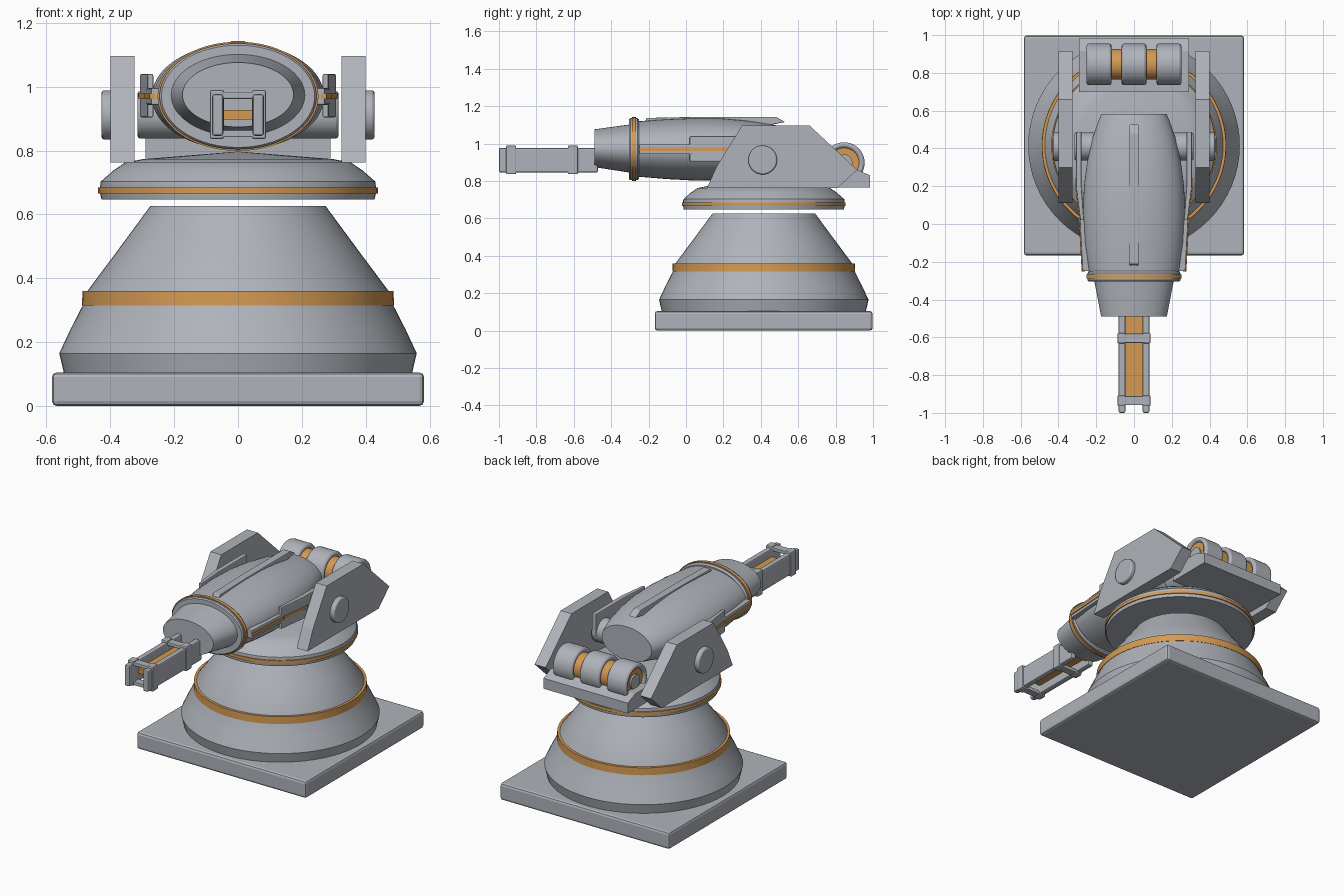
import bpy, bmesh, math
from mathutils import Matrix, Vector

if "Cube" in bpy.data.objects:
    bpy.data.objects.remove(bpy.data.objects["Cube"])


def material(name, rgb):
    m = bpy.data.materials.new(name)
    m.diffuse_color = (*rgb, 1)
    m.use_nodes = True
    m.node_tree.nodes["Principled BSDF"].inputs["Base Color"].default_value = m.diffuse_color
    return m


GREY = material("steel grey", (0.43, 0.455, 0.495))
ORANGE = material("amber orange", (0.66, 0.32, 0.085))
CY = 0.416      # turntable axis
AXLE_Z = 0.912  # tilt axle height


def finish(name, bm, mat, bevel=0.0, smooth=False):
    bmesh.ops.recalc_face_normals(bm, faces=bm.faces)
    me = bpy.data.meshes.new(name)
    bm.to_mesh(me)
    bm.free()
    ob = bpy.data.objects.new(name, me)
    bpy.context.collection.objects.link(ob)
    me.materials.append(mat)
    if bevel:
        mod = ob.modifiers.new("bevel", "BEVEL")
        mod.width, mod.segments, mod.limit_method = bevel, 2, 'ANGLE'
    if smooth:
        bpy.ops.object.select_all(action='DESELECT')
        ob.select_set(True)
        bpy.context.view_layer.objects.active = ob
        bpy.ops.object.shade_smooth_by_angle(angle=math.radians(28))
    return ob


def box(name, x, y, z, mat=GREY, bevel=0.0):
    bm = bmesh.new()
    size = (x[1] - x[0], y[1] - y[0], z[1] - z[0])
    mid = ((x[0] + x[1]) / 2, (y[0] + y[1]) / 2, (z[0] + z[1]) / 2)
    bmesh.ops.create_cube(bm, size=1, matrix=Matrix.Translation(mid) @ Matrix.Diagonal((*size, 1)))
    return finish(name, bm, mat, bevel)


def loft(name, rings, mat=GREY, closed=False, bevel=0.0, smooth=True):
    """Skin a list of rings of points; cap both ends, or join last to first."""
    bm = bmesh.new()
    vs = [[bm.verts.new(p) for p in r] for r in rings]
    n = len(vs[0])
    pairs = list(zip(vs, vs[1:])) + ([(vs[-1], vs[0])] if closed else [])
    for a, b in pairs:
        for i in range(n):
            j = (i + 1) % n
            bm.faces.new((a[i], a[j], b[j], b[i]))
    if not closed:
        bm.faces.new(vs[0])
        bm.faces.new(vs[-1])
    return finish(name, bm, mat, bevel, smooth)


def circle(n=64):
    return [(math.cos(math.tau * i / n), math.sin(math.tau * i / n)) for i in range(n)]


def lathe_z(name, profile, mat=GREY, closed=False):
    return loft(name, [[(r * c, CY + r * s, z) for c, s in circle()] for r, z in profile], mat, closed)


def lathe_x(name, profile, y, z, mat=GREY, closed=False, bevel=0.0):
    return loft(name, [[(x, y + r * c, z + r * s) for c, s in circle(40)] for x, r in profile],
                mat, closed, bevel)


def ellipse_y(name, profile, mat=GREY, closed=False):
    """Sections along y: (y, half width, half height, centre z)."""
    return loft(name, [[(rx * c, y, cz + rz * s) for c, s in circle()] for y, rx, rz, cz in profile],
                mat, closed)


def extrude_x(name, profile, x0, x1, mat=GREY, bevel=0.0):
    return loft(name, [[(x, y, z) for y, z in profile] for x in (x0, x1)], mat,
                bevel=bevel, smooth=False)


# --- pedestal ---
box("base_plate", (-0.583, 0.583), (CY - 0.583, CY + 0.582), (0, 0.105), bevel=0.015)
lathe_z("pedestal", [(0.545, 0.10), (0.56, 0.165), (0.525, 0.24), (0.485, 0.318),
                     (0.472, 0.36), (0.375, 0.49), (0.274, 0.627)])
lathe_z("pedestal_band", [(0.47, 0.315), (0.489, 0.315), (0.487, 0.36), (0.46, 0.36)], ORANGE, True)

# --- turntable ---
lathe_z("turntable", [(0.428, 0.647), (0.432, 0.666), (0.432, 0.69), (0.430, 0.703), (0.39, 0.738),
                      (0.355, 0.762), (0.30, 0.773), (0.002, 0.797)])
lathe_z("turntable_band", [(0.42, 0.666), (0.438, 0.666), (0.438, 0.685), (0.42, 0.685)], ORANGE, True)

# --- cradle ---
plate = [(0.112, 0.762), (0.165, 0.88), (0.30, 1.097), (0.66, 1.097), (0.915, 0.86), (0.81, 0.762)]
for s, side in ((-1, "left"), (1, "right")):
    extrude_x(side + "_cradle_plate", plate, s * 0.325, s * 0.40)
    lathe_x(side + "_axle_cap", [(s * 0.39, 0.077), (s * 0.428, 0.077)], CY - 0.006, AXLE_Z, bevel=0.008)
lathe_x("tilt_axle", [(-0.315, 0.074), (0.315, 0.074)], CY - 0.006, AXLE_Z, bevel=0.008)
extrude_x("rear_platform", [(0.70, 0.765), (0.985, 0.765), (0.985, 0.83), (0.915, 0.86), (0.70, 0.86)],
          -0.29, 0.29)

# --- rear rollers ---
for i, x in enumerate((-0.185, 0, 0.185)):
    a, b = x - 0.066, x + 0.066
    lathe_x(f"roller_{i + 1}", [(a, 0.08), (a, 0.11), (b, 0.11), (b, 0.08)], 0.845, 0.897,
            closed=True, bevel=0.012)
lathe_x("roller_core", [(-0.235, 0.081), (0.235, 0.081)], 0.845, 0.897, ORANGE)
for s, side in ((-1, "left"), (1, "right")):
    lathe_x(side + "_roller_hub", [(s * 0.23, 0.045), (s * 0.245, 0.045)], 0.845, 0.897)

# --- elliptical gun housing ---
ellipse_y("housing", [(-0.255, 0.240, 0.148, 0.971), (-0.10, 0.262, 0.160, 0.970),
                      (0.05, 0.270, 0.167, 0.969), (0.20, 0.265, 0.165, 0.969),
                      (0.33, 0.248, 0.153, 0.969), (0.46, 0.218, 0.133, 0.969),
                      (0.55, 0.187, 0.114, 0.969), (0.582, 0.172, 0.105, 0.969)])
ellipse_y("housing_collar", [(-0.25, 0.20, 0.12, 0.970), (-0.25, 0.238, 0.158, 0.970),
                             (-0.26, 0.246, 0.166, 0.970), (-0.297, 0.246, 0.166, 0.970),
                             (-0.305, 0.240, 0.160, 0.970), (-0.305, 0.205, 0.125, 0.970)], closed=True)
ellipse_y("collar_band", [(-0.268, 0.24, 0.16, 0.970), (-0.268, 0.252, 0.171, 0.970),
                          (-0.288, 0.252, 0.171, 0.970), (-0.288, 0.24, 0.16, 0.970)], ORANGE, True)
ellipse_y("nose_cone", [(-0.25, 0.220, 0.136, 0.973), (-0.49, 0.174, 0.101, 0.975)])
extrude_x("top_fin", [(-0.235, 1.09), (-0.21, 1.137), (0.07, 1.143), (0.48, 1.143),
                      (0.53, 1.115), (0.40, 1.09)], -0.024, 0.024, bevel=0.004)

# --- side arms with stripe ---
for s, side in ((-1, "left"), (1, "right")):
    def slab(name, pts, z0, z1, mat=GREY, bevel=0.0):
        loft(side + name, [[(s * x, y, z) for x, y in pts] for z in (z0, z1)], mat,
             bevel=bevel, smooth=False)
    slab("_arm", [(0.235, -0.25), (0.272, -0.25), (0.288, 0.04), (0.25, 0.04)], 0.943, 0.996, GREY, 0.005)
    slab("_arm_stripe", [(0.26, -0.252), (0.277, -0.252), (0.293, 0.03), (0.27, 0.03)], 0.961, 0.979, ORANGE)
    slab("_arm_plate", [(0.265, 0.02), (0.284, 0.02), (0.307, 0.20), (0.307, 0.488), (0.278, 0.488),
                        (0.278, 0.20)], 0.904, 1.040, GREY, 0.005)
    slab("_plate_stripe", [(0.27, 0.04), (0.291, 0.04), (0.312, 0.205), (0.312, 0.24), (0.29, 0.24)],
         0.961, 0.979, ORANGE)
    # barrel rails
    x = sorted((s * 0.046, s * 0.081))
    box(side + "_barrel_rail", x, (-1.0, -0.47), (0.846, 0.977), bevel=0.008)
    for tag, y in (("front", -0.935), ("rear", -0.605)):
        box(f"{side}_{tag}_clamp", sorted((s * 0.044, s * 0.088)), (y - 0.027, y + 0.027),
            (0.836, 0.99), bevel=0.007)

# --- barrel cross bars and core ---
for tag, y in (("front", -0.935), ("rear", -0.605)):
    box(tag + "_upper_crossbar", (-0.06, 0.06), (y - 0.024, y + 0.024), (0.962, 0.984), bevel=0.004)
    box(tag + "_lower_crossbar", (-0.06, 0.06), (y - 0.024, y + 0.024), (0.842, 0.864), bevel=0.004)
box("barrel_core", (-0.046, 0.046), (-0.91, -0.47), (0.897, 0.927), ORANGE)
